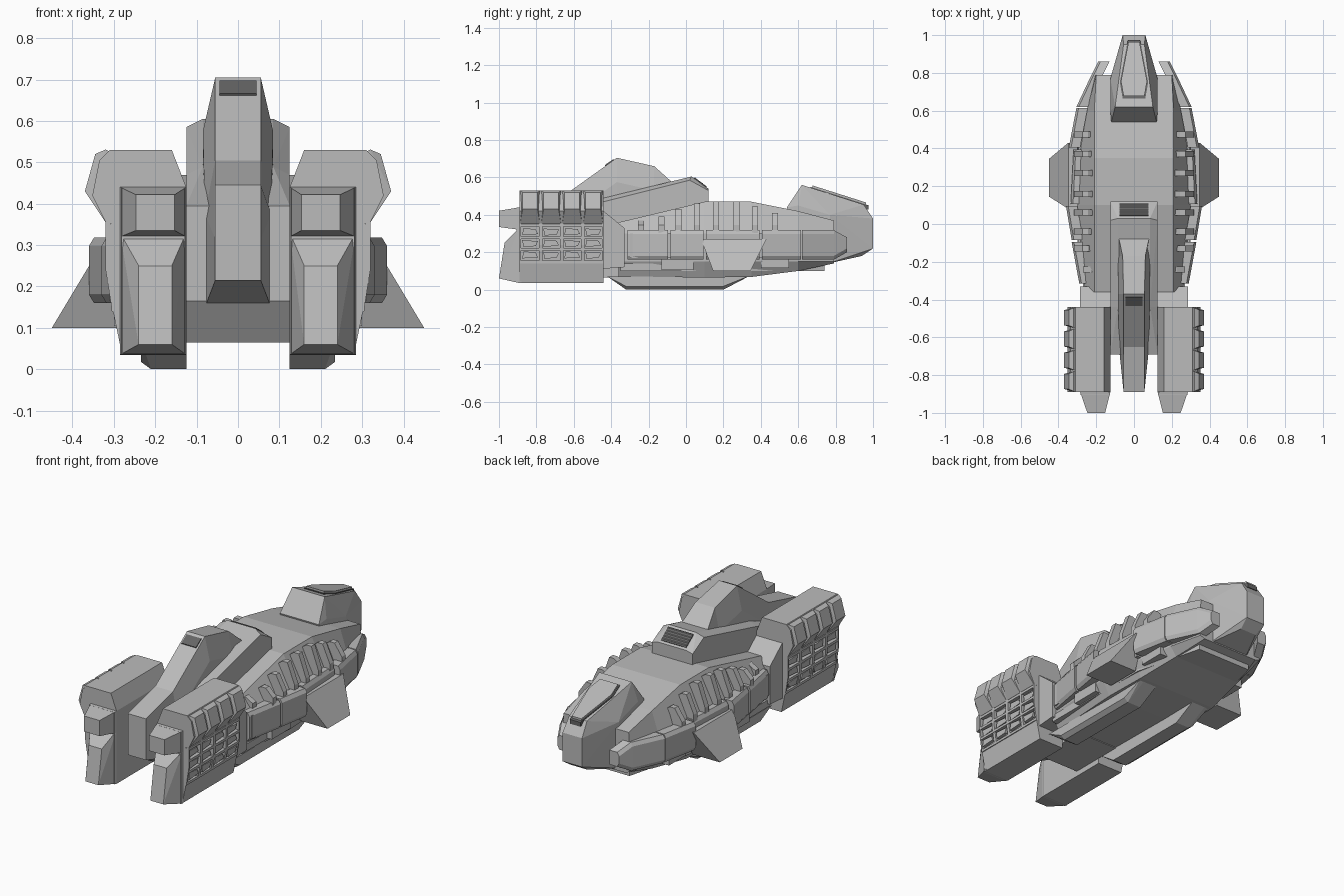
import bpy, bmesh, math

if "Cube" in bpy.data.objects:
    bpy.data.objects.remove(bpy.data.objects["Cube"], do_unlink=True)


def material(name, value):
    m = bpy.data.materials.new(name)
    m.use_nodes = True
    m.diffuse_color = (value, value, value, 1)
    m.node_tree.nodes["Principled BSDF"].inputs["Base Color"].default_value = (value, value, value, 1)
    return m


HULL = material("hull_grey", 0.5)
VENT = material("vent_dark_grey", 0.13)


def finish(name, bm, mat, mirror):
    bmesh.ops.dissolve_limit(bm, angle_limit=0.01, verts=bm.verts[:], edges=bm.edges[:])
    bmesh.ops.recalc_face_normals(bm, faces=bm.faces[:])
    me = bpy.data.meshes.new(name)
    bm.to_mesh(me)
    bm.free()
    me.materials.append(mat)
    ob = bpy.data.objects.new(name, me)
    bpy.context.collection.objects.link(ob)
    if mirror:
        mod = ob.modifiers.new("mirror", 'MIRROR')
        mod.use_mirror_merge = False
    return ob


def solid(name, pts, mirror=True, mat=HULL):
    """Convex solid around points; mirrored to the other side when asked."""
    bm = bmesh.new()
    for p in pts:
        bm.verts.new(p)
    res = bmesh.ops.convex_hull(bm, input=bm.verts[:])
    bmesh.ops.delete(bm, geom=[v for v in bm.verts if not v.link_faces], context='VERTS')
    return finish(name, bm, mat, mirror)


def centred(name, half, mat=HULL):
    return solid(name, half + [(-x, y, z) for x, y, z in half], False, mat)


def box(name, x0, x1, y0, y1, z0, z1, mirror=True, mat=HULL):
    return solid(name, [(x, y, z) for x in (x0, x1) for y in (y0, y1) for z in (z0, z1)], mirror, mat)


def along_y(name, section, y0, y1, mat=HULL):
    """Extrude an x-z section along y, concave sections allowed."""
    bm = bmesh.new()
    a, b = ([bm.verts.new((x, y, z)) for x, z in section] for y in (y0, y1))
    bm.faces.new(a)
    bm.faces.new(b)
    n = len(section)
    for i in range(n):
        bm.faces.new((a[i], a[(i + 1) % n], b[(i + 1) % n], b[i]))
    return finish(name, bm, mat, True)


def loft(name, rings, mat=HULL, mirror=False):
    """Bridge equal-length rings and cap both ends."""
    bm = bmesh.new()
    vs = [[bm.verts.new(p) for p in r] for r in rings]
    n = len(vs[0])
    for a, b in zip(vs, vs[1:]):
        for i in range(n):
            bm.faces.new((a[i], a[(i + 1) % n], b[(i + 1) % n], b[i]))
    bm.faces.new(vs[0])
    bm.faces.new(vs[-1])
    return finish(name, bm, mat, mirror)


# Main hull: flat deck, sloped shoulders, flat belly
rings = []
for y, xt, zt, w, zb in [(-0.36, 0.21, 0.36, 0.26, 0.07), (0.1, 0.21, 0.47, 0.30, 0.065),
                         (0.35, 0.21, 0.47, 0.29, 0.068), (0.6, 0.21, 0.42, 0.25, 0.10),
                         (0.79, 0.2, 0.37, 0.205, 0.14)]:
    half = [(xt, zt), (w, 0.30), (w, 0.15), (w * 0.85, zb)]
    rings.append([(x, y, z) for x, z in half] + [(-x, y, z) for x, z in reversed(half)])
loft("main_hull", rings)
centred("belly_plate", [(0.27, -0.35, 0.10), (0.27, -0.35, 0.14), (0.27, 0.35, 0.10), (0.27, 0.35, 0.14),
                        (0.17, 0.74, 0.10), (0.17, 0.74, 0.14)])
centred("engine_bridge", [(0.285, y, z) for y, z in [(-0.6, 0.10), (-0.6, 0.42), (-0.44, 0.42),
                                                    (-0.33, 0.33), (-0.33, 0.12)]])
centred("rear_belly", [(0.125, -0.69, 0.165), (0.125, -0.62, 0.065), (0.125, -0.3, 0.065), (0.125, -0.3, 0.17)])

# Keels under the hull
solid("keel", [(x, y, z) for x in (0.125, 0.21) for y, z in [(-0.42, 0.07), (-0.32, 0), (0.2, 0), (0.33, 0.068)]]
      + [(0.235, -0.42, 0.07), (0.235, -0.32, 0.018), (0.235, 0.2, 0.018), (0.235, 0.33, 0.07)])

# Nose with canopy
centred("nose", [(0.12, 0.54, 0.44), (0.1, 0.62, 0.56), (0.055, 0.95, 0.455), (0.06, 1, 0.38),
                 (0.06, 1, 0.22), (0.05, 0.94, 0.18), (0.125, 0.76, 0.14), (0.125, 0.77, 0.40),
                 (0.125, 0.60, 0.2), (0.125, 0.60, 0.45)])


def canopy(name, scale, lift, mat):
    pts = []
    for x, y in [(0.06, 0.665), (0.075, 0.75), (0.032, 0.975)]:
        y = 0.82 + (y - 0.82) * scale
        z = 0.56 - 0.318 * (y - 0.62)
        pts += [(x * scale, y, z - 0.02), (x * scale, y, z + lift)]
    centred(name, pts, mat)


canopy("canopy_rim", 1.0, 0.004, VENT)
canopy("canopy", 0.92, 0.015, HULL)

# Superstructure behind the tower
centred("superstructure", [(0.125, y, z) for y, z in [(-0.69, 0.165), (-0.69, 0.395), (-0.44, 0.47), (-0.08, 0.555),
                                                     (0.02, 0.585), (0.12, 0.53), (0.12, 0.2)]]
        + [(0.085, y, z) for y, z in [(-0.44, 0.49), (-0.08, 0.575), (0.03, 0.605), (0.12, 0.54)]])
centred("aft_vent", [(0.078, y, z) for y, z in [(0.042, 0.592), (0.107, 0.545), (0.111, 0.551), (0.046, 0.601)]], VENT)
for i in range(5):
    y = 0.05 + i * 0.013
    z = 0.600 - (y - 0.042) * 0.73
    box("aft_vent_slat", -0.074, 0.074, y - 0.002, y + 0.002, z - 0.01, z + 0.004, False)

# Tower: stations of roof height, roof half width, base height and base half width
rings = []
for y, zt, xt, zb, xb in [(-0.89, 0.445, 0.055, 0.215, 0.055), (-0.65, 0.505, 0.055, 0.15, 0.08),
                          (-0.37, 0.705, 0.055, 0.105, 0.085), (-0.17, 0.66, 0.06, 0.15, 0.085),
                          (-0.075, 0.575, 0.08, 0.2, 0.085)]:
    zm = max(zb + 0.1, zt - 0.13)
    rings.append([(xt, y, zt), (xb, y, zm), (xb, y, zb), (-xb, y, zb), (-xb, y, zm), (-xt, y, zt)])
loft("tower", rings)
centred("tower_window", [(0.045, -0.385, 0.69), (0.045, -0.43, 0.658), (0.045, -0.388, 0.698), (0.045, -0.434, 0.666)], VENT)

# Side pontoons in segments that follow the plan curve
plan = [(-0.32, 0.29), (-0.09, 0.33), (0.10, 0.36), (0.40, 0.345), (0.62, 0.305), (0.79, 0.225), (0.86, 0.19)]
for i, ((y0, a), (y1, b)) in enumerate(zip(plan, plan[1:])):
    inset = 0.025 if i == 2 else 0
    gap = 0.006 if i < 4 else 0
    pts = []
    for y, x, end in [(y0 + gap, a - inset, False), (y1 - gap, b - inset, i == 5)]:
        lo, hi = (0.20, 0.28) if end else (0.16, 0.318)
        pts += [(x - 0.012, y, hi), (x, y, hi - 0.02), (x, y, lo + 0.02), (x - 0.012, y, lo),
                (x - 0.06, y, lo), (x - 0.06, y, hi)]
    solid("side_pontoon", pts)
box("pontoon_core", 0.2, 0.295, -0.3, 0.6, 0.17, 0.30)
box("lower_side_box", 0.22, 0.30, -0.13, 0.04, 0.105, 0.165)
box("lower_side_box_aft", 0.2, 0.28, 0.4, 0.55, 0.115, 0.165)

# Drooping winglets
solid("winglet", [(x, y, 0.1) for x in (0.28, 0.45) for y in (0.145, 0.345)]
      + [(x, y, 0.27) for x in (0.3, 0.348) for y in (0.08, 0.43)])

# Shoulder ribs
for y, zt in [(-0.24, 0.37), (-0.13, 0.39), (-0.04, 0.43), (0.06, 0.46), (0.16, 0.47),
              (0.27, 0.47), (0.37, 0.445), (0.475, 0.41)]:
    out = 0.318 if y > -0.2 else 0.27
    along_y("shoulder_rib", [(0.2, 0.3), (out, 0.3), (out, 0.345), (out - 0.045, zt), (out - 0.075, zt),
                             (0.2, zt - 0.03)], y - 0.016, y + 0.016)

# Engine nacelles with recessed flank
along_y("nacelle", [(0.125, 0.035), (0.28, 0.035), (0.302, 0.14), (0.293, 0.15), (0.30, 0.35), (0.32, 0.355),
                    (0.352, 0.42), (0.335, 0.505), (0.31, 0.53), (0.16, 0.53), (0.125, 0.44)], -0.89, -0.44)
ARMOUR = [(0.30, 0.345), (0.32, 0.355), (0.37, 0.43), (0.345, 0.52), (0.32, 0.531), (0.30, 0.52)]
FLANK = [(0.285, 0.345), (0.32, 0.355), (0.32, 0.24), (0.304, 0.14), (0.285, 0.14)]
pitch = 0.1125
for i in range(4):
    y = -0.89 + pitch * i
    # Outer armour pad with chamfered ends
    solid("armour_pad", [(x, y + e, z) for x, z in ARMOUR[:2] + ARMOUR[4:] for e in (0.004, pitch - 0.004)]
          + [(x, y + e, z) for x, z in ARMOUR[2:4] for e in (0.016, pitch - 0.016)])
    # Machinery in each flank bay
    for r in range(3):
        z = 0.185 + r * 0.062
        c, s = y + pitch / 2, 1 if (i + r) % 2 else -1
        solid("flank_machinery", [(x, c + dy, z + s * dz) for x in (0.28, 0.311)
                                  for dy, dz in [(-0.042, 0.018), (-0.035, -0.02), (0.03, -0.014), (0.042, 0.012)]])
for i in range(5):
    y = -0.89 + pitch * i
    along_y("flank_post", FLANK, max(y - 0.009, -0.89), min(y + 0.009, -0.44))
for z, x in [(0.148, 0.306), (0.216, 0.317), (0.278, 0.32), (0.344, 0.32)]:
    box("flank_rail", 0.28, x, -0.888, -0.442, z - 0.007, z + 0.007)

# Nozzle block: upper snout and lower wedge
box("nozzle_base", 0.128, 0.282, -0.905, -0.88, 0.037, 0.438)
back = [(x, -0.89) for x in (0.125, 0.285)]
solid("upper_nozzle", [(x, y, z) for x, y in back for z in (0.32, 0.44)]
      + [(x, -1, z) for x in (0.153, 0.247) for z in (0.335, 0.422)])
solid("lower_nozzle", [(x, y, z) for x, y in back for z in (0.035, 0.33)]
      + [(x, y, z) for x in (0.16, 0.24) for y, z in [(-0.97, 0.25), (-1, 0.06)]])
